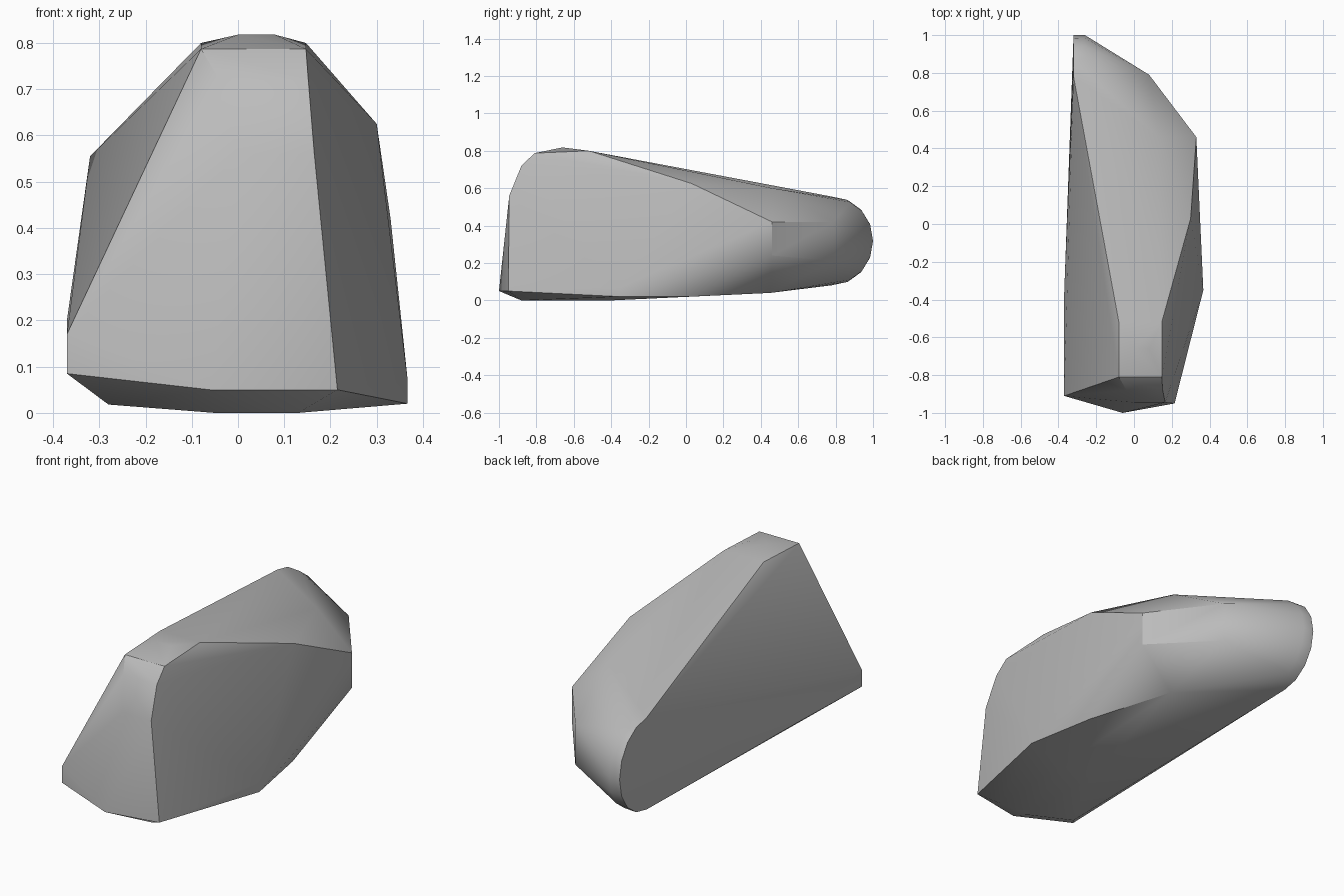
import bpy
import bmesh
import math
from itertools import product


def remove_default_cube():
    cube = bpy.data.objects.get("Cube")
    if cube:
        bpy.data.objects.remove(cube, do_unlink=True)


def make_material(name, colour):
    material = bpy.data.materials.new(name)
    material.use_nodes = True
    material.diffuse_color = colour
    material.node_tree.nodes["Principled BSDF"].inputs["Base Color"].default_value = colour
    return material


def corners(across, along, heights):
    """Every corner of a box-like patch given by its coordinate choices."""
    return list(product(across, along, heights))


def rounded_end(x, centre_y, centre_z, reach, half_height, steps):
    """Half ellipse of points bulging towards the back."""
    points = []
    for step in range(steps + 1):
        angle = math.pi * (step / steps - 0.5)
        points.append((x, centre_y + reach * math.cos(angle),
                       centre_z + half_height * math.sin(angle)))
    return points


def build_hull(name, points, material):
    """Wrap a faceted stone skin around the given corner points."""
    bm = bmesh.new()
    for point in points:
        bm.verts.new(point)
    result = bmesh.ops.convex_hull(bm, input=bm.verts)
    inside = [v for v in result["geom_interior"] + result["geom_unused"]
              if isinstance(v, bmesh.types.BMVert)]
    bmesh.ops.delete(bm, geom=list(set(inside)), context="VERTS")
    bmesh.ops.recalc_face_normals(bm, faces=bm.faces)
    mesh = bpy.data.meshes.new(name)
    bm.to_mesh(mesh)
    bm.free()
    mesh.materials.append(material)
    stone = bpy.data.objects.new(name, mesh)
    bpy.context.collection.objects.link(stone)
    return stone


remove_default_cube()
stone_grey = make_material("stone grey", (0.5, 0.5, 0.5, 1))

# Rounded crown near the front
crown = corners((-.08, .147), (-.81,), (.787,))
crown += corners((-.08, .147), (-.52,), (.8,))
crown += corners((0, .08), (-.66,), (.818,))

# Front face, curving up into the crown
front = corners((-.04, .152), (-.88,), (.72,))
front += corners((0, .165), (-.945,), (.56,))
front += [(-.06, -1, .05), (.215, -.95, .05)]

# Flat left flank
left_flank = corners((-.37,), (-.91,), (.085, .17))
left_flank += corners((-.37,), (-.38,), (.1, .2))

# Bulging right flank
right_flank = corners((.367,), (-.35,), (.02, .07))
right_flank += corners((.33,), (.46,), (.24, .42))
right_flank += corners((.08,), (.79,), (.21, .42))
right_flank += [(.3, .03, .625), (.13, .46, .6)]

# Underside
underside = corners((-.05, .13), (-.88, -.4), (0,))
underside += [(-.28, -.8, .018), (.3, .02, .02), (.14, .45, .04)]

# Rounded tail
tail = rounded_end(-.32, .78, .318, .22, .237, 8)
tail += rounded_end(-.26, .8, .318, .2, .225, 8)

stone = build_hull("stone", crown + front + left_flank + right_flank
                   + underside + tail, stone_grey)

# Soft shading with the strong ridges kept crisp
bpy.ops.object.select_all(action="DESELECT")
bpy.context.view_layer.objects.active = stone
stone.select_set(True)
bpy.ops.object.shade_smooth_by_angle(angle=math.radians(30))
